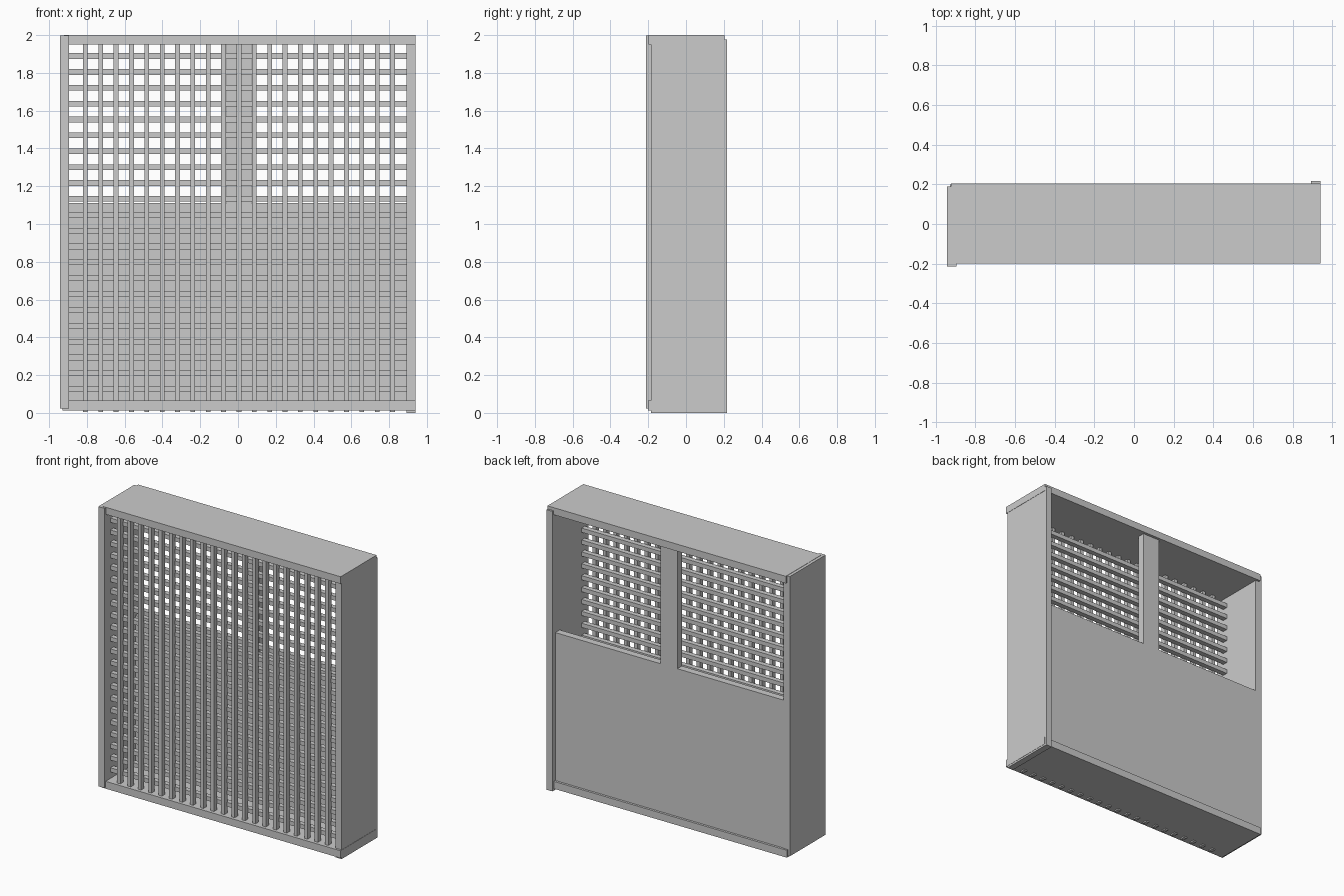
import bpy
import bmesh

if "Cube" in bpy.data.objects:
    bpy.data.objects.remove(bpy.data.objects["Cube"])


def box(name, x, y, z):
    """Axis-aligned box from (min, max) ranges."""
    bm = bmesh.new()
    bmesh.ops.create_cube(bm, size=1)
    for v in bm.verts:
        for i, r in enumerate((x, y, z)):
            v.co[i] = r[0] if v.co[i] < 0 else r[1]
    return finish(name, bm)


def finish(name, bm):
    bmesh.ops.recalc_face_normals(bm, faces=bm.faces)
    mesh = bpy.data.meshes.new(name)
    bm.to_mesh(mesh)
    bm.free()
    ob = bpy.data.objects.new(name, mesh)
    bpy.context.collection.objects.link(ob)
    return ob


# Outer frame: four slightly misaligned boards
box("left_board", (-0.943, -0.895), (-0.213, 0.188), (0.022, 1.998))
box("right_board", (0.893, 0.939), (-0.185, 0.216), (0.0, 1.978))
box("top_board", (-0.922, 0.941), (-0.198, 0.203), (1.95, 2.0))
box("bottom_board", (-0.928, 0.941), (-0.2, 0.2), (0.013, 0.065))

# Lattice: upright slats in front, cross slats behind
for i in range(21):
    cx = -0.808 + i * 0.0813
    box("upright_slat", (cx - 0.0125, cx + 0.0125), (-0.178, -0.143), (0.004, 1.975))

for i in range(22):
    cz = 1.889 - i * 0.084
    box("cross_slat", (-0.925, 0.925), (-0.146, -0.11), (cz - 0.015, cz + 0.015))

# Back panel with a central post, extruded from one outline
outline = [(-0.91, 0.05), (0.91, 0.05), (0.91, 1.11), (0.072, 1.11),
           (0.072, 1.965), (-0.062, 1.965), (-0.062, 1.11), (-0.91, 1.11)]
bm = bmesh.new()
face = bm.faces.new([bm.verts.new((x, 0.184, z)) for x, z in outline])
ext = bmesh.ops.extrude_face_region(bm, geom=[face])
for v in ext["geom"]:
    if isinstance(v, bmesh.types.BMVert):
        v.co.y = 0.134
finish("back_panel", bm)
